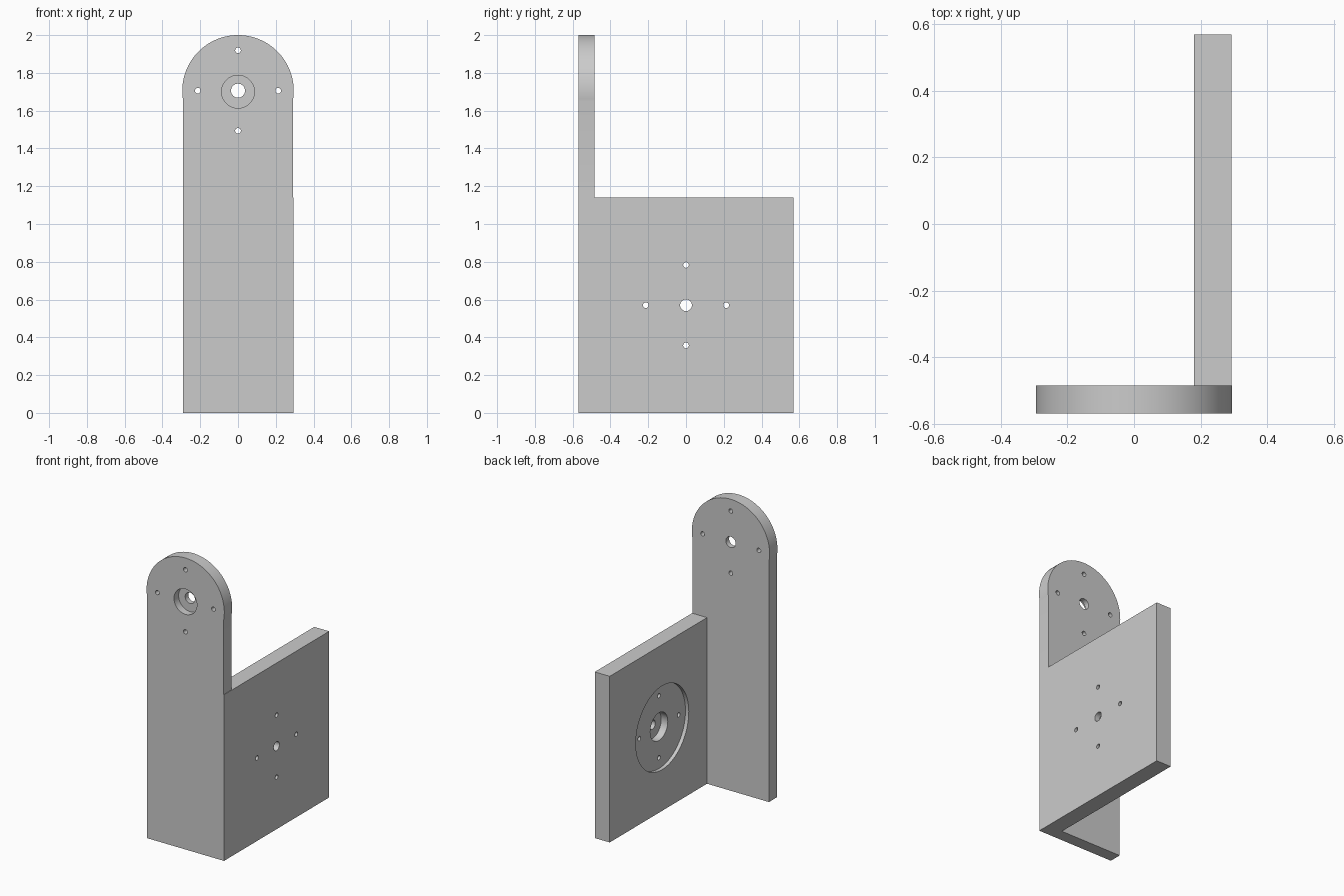
import bpy, bmesh, math
from mathutils import Matrix, Vector

cube = bpy.data.objects.get("Cube")
if cube:
    bpy.data.objects.remove(cube, do_unlink=True)

grey = bpy.data.materials.new("plain grey")
grey.use_nodes = True
colour = (0.6, 0.6, 0.6, 1)
grey.diffuse_color = colour
grey.node_tree.nodes["Principled BSDF"].inputs["Base Color"].default_value = colour

HALF, RADIUS = 0.29, 0.295          # upright half width, rounded head radius
FRONT, INNER, BACK = -0.57, -0.485, 0.57
SIDE_IN, SIDE_OUT, SIDE_TOP = 0.18, 0.293, 1.14
HEAD_Z, HUB_Z, BOLT = 1.706, 0.57, 0.213


def finish(name, bm):
    bmesh.ops.recalc_face_normals(bm, faces=bm.faces)
    mesh = bpy.data.meshes.new(name)
    bm.to_mesh(mesh)
    bm.free()
    mesh.materials.append(grey)
    obj = bpy.data.objects.new(name, mesh)
    bpy.context.collection.objects.link(obj)
    return obj


def box(name, low, high):
    bm = bmesh.new()
    size = Vector(high) - Vector(low)
    middle = (Vector(high) + Vector(low)) / 2
    bmesh.ops.create_cube(bm, size=1, matrix=Matrix.Translation(middle) @ Matrix.Diagonal((*size, 1)))
    return finish(name, bm)


def drill(bm, axis, centre, radius, start, end, sides=48):
    """Add a cylinder along the x or y axis between start and end."""
    mid = (start + end) / 2
    u, z = centre
    if axis == "X":
        place = Matrix.Translation((mid, u, z)) @ Matrix.Rotation(math.pi / 2, 4, "Y")
    else:
        place = Matrix.Translation((u, mid, z)) @ Matrix.Rotation(math.pi / 2, 4, "X")
    bmesh.ops.create_cone(bm, cap_ends=True, segments=sides, radius1=radius,
                          radius2=radius, depth=abs(end - start), matrix=place)


def combine(target, other, operation):
    mod = target.modifiers.new(operation.lower(), "BOOLEAN")
    mod.operation, mod.solver, mod.object = operation, "EXACT", other
    bpy.context.view_layer.objects.active = target
    bpy.ops.object.modifier_apply(modifier=mod.name)
    bpy.data.objects.remove(other, do_unlink=True)


def cut(target, holes):
    for axis, centre, radius, start, end in holes:
        bm = bmesh.new()
        drill(bm, axis, centre, radius, start, end, 96 if radius > 0.2 else 40)
        combine(target, finish("cutter", bm), "DIFFERENCE")


def bolt_circle(axis, centre, start, end):
    u, z = centre
    return [(axis, (u + BOLT * a, z + BOLT * b), 0.015, start, end)
            for a, b in ((1, 0), (-1, 0), (0, 1), (0, -1))]


# Upright plate: straight sides meeting a slightly wider round head
bm = bmesh.new()
drop = math.asin(math.sqrt(RADIUS**2 - HALF**2) / RADIUS)
steps = 96
outline = [(-HALF, 0), (HALF, 0)]
for i in range(steps + 1):
    a = -drop + (math.pi + 2 * drop) * i / steps
    outline.append((RADIUS * math.cos(a), HEAD_Z - 0.001 + RADIUS * math.sin(a)))
face = bm.faces.new([bm.verts.new((x, FRONT, z)) for x, z in outline])
extruded = bmesh.ops.extrude_face_region(bm, geom=[face])["geom"]
bmesh.ops.translate(bm, vec=(0, INNER - FRONT, 0),
                    verts=[v for v in extruded if isinstance(v, bmesh.types.BMVert)])
bracket = finish("bracket", bm)

# Side plate joined along the upright's left edge
side = box("side_plate", (SIDE_IN, FRONT, 0), (SIDE_OUT, BACK, SIDE_TOP))
combine(bracket, side, "UNION")

# Upright holes: counterbore, shaft hole and bolt holes
cut(bracket, [("Y", (0, HEAD_Z - 0.006), 0.087, FRONT - 0.1, FRONT + 0.05),
              ("Y", (0, HEAD_Z), 0.037, FRONT - 0.1, INNER + 0.1)]
    + bolt_circle("Y", (0, HEAD_Z), FRONT - 0.1, INNER + 0.1))

# Side plate holes: shallow round recess, counterbore, shaft and bolt holes
cut(bracket, [("X", (0, HUB_Z), 0.287, SIDE_IN - 0.1, SIDE_IN + 0.025),
              ("X", (0, HUB_Z), 0.095, SIDE_IN - 0.1, SIDE_IN + 0.075),
              ("X", (0, HUB_Z), 0.031, SIDE_IN - 0.1, SIDE_OUT + 0.1)]
    + bolt_circle("X", (0, HUB_Z), SIDE_IN - 0.1, SIDE_OUT + 0.1))

# Smooth the curved walls, keep the machined edges sharp
bpy.ops.object.select_all(action="DESELECT")
bracket.select_set(True)
bpy.context.view_layer.objects.active = bracket
bpy.ops.object.shade_smooth_by_angle(angle=math.radians(30))
